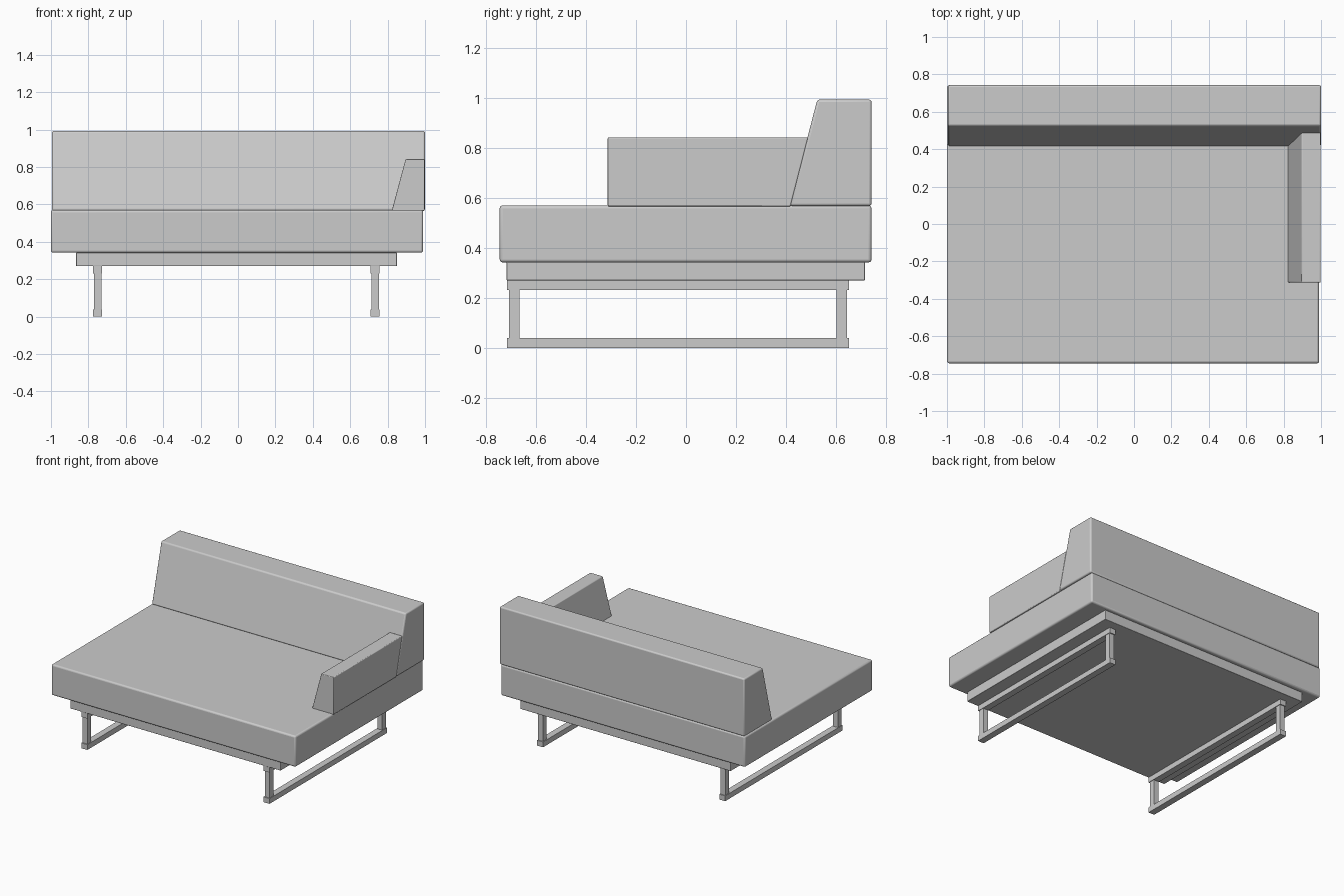
import bpy

if "Cube" in bpy.data.objects:
    bpy.data.objects.remove(bpy.data.objects["Cube"])


def solid(name, bottom, top, z0, z1, bevel=0.0):
    """Six-sided block; bottom and top are (x0, x1, y0, y1) rectangles."""
    verts = []
    for (x0, x1, y0, y1), z in ((bottom, z0), (top, z1)):
        verts += [(x0, y0, z), (x1, y0, z), (x1, y1, z), (x0, y1, z)]
    faces = [(3, 2, 1, 0), (4, 5, 6, 7)]
    faces += [(i, (i + 1) % 4, (i + 1) % 4 + 4, i + 4) for i in range(4)]
    mesh = bpy.data.meshes.new(name)
    mesh.from_pydata(verts, [], faces)
    obj = bpy.data.objects.new(name, mesh)
    bpy.context.collection.objects.link(obj)
    if bevel:
        mod = obj.modifiers.new("soft_edges", "BEVEL")
        mod.width = bevel
        mod.segments = 3
        bpy.ops.object.select_all(action="DESELECT")
        obj.select_set(True)
        bpy.context.view_layer.objects.active = obj
        bpy.ops.object.shade_smooth_by_angle()
    return obj


def box(name, x0, x1, y0, y1, z0, z1, bevel=0.0):
    return solid(name, (x0, x1, y0, y1), (x0, x1, y0, y1), z0, z1, bevel)


# Seat cushion and the plinth below it
box("seat", -1.0, 0.99, -0.745, 0.742, 0.342, 0.57, 0.012)
box("base_plinth", -0.865, 0.85, -0.718, 0.716, 0.27, 0.342, 0.003)

# Backrest with a raked front
solid("backrest", (-0.995, 1.0, 0.415, 0.742), (-0.995, 1.0, 0.525, 0.742),
      0.568, 0.993, 0.01)

# Single armrest, raked inside, its rear end following the backrest
solid("armrest", (0.822, 0.998, -0.313, 0.418), (0.896, 0.998, -0.313, 0.488),
      0.566, 0.842, 0.005)

# Sled legs: rectangular frames running front to back
for side, x in (("left", -0.751), ("right", 0.733)):
    for level, z in (("bottom", 0.0), ("top", 0.231)):
        box(f"{side}_{level}_rail", x - 0.024, x + 0.024, -0.715, 0.651, z, z + 0.039)
    for end, y in (("front", -0.686), ("back", 0.623)):
        box(f"{side}_{end}_post", x - 0.02, x + 0.02, y - 0.021, y + 0.021, 0.039, 0.231)
